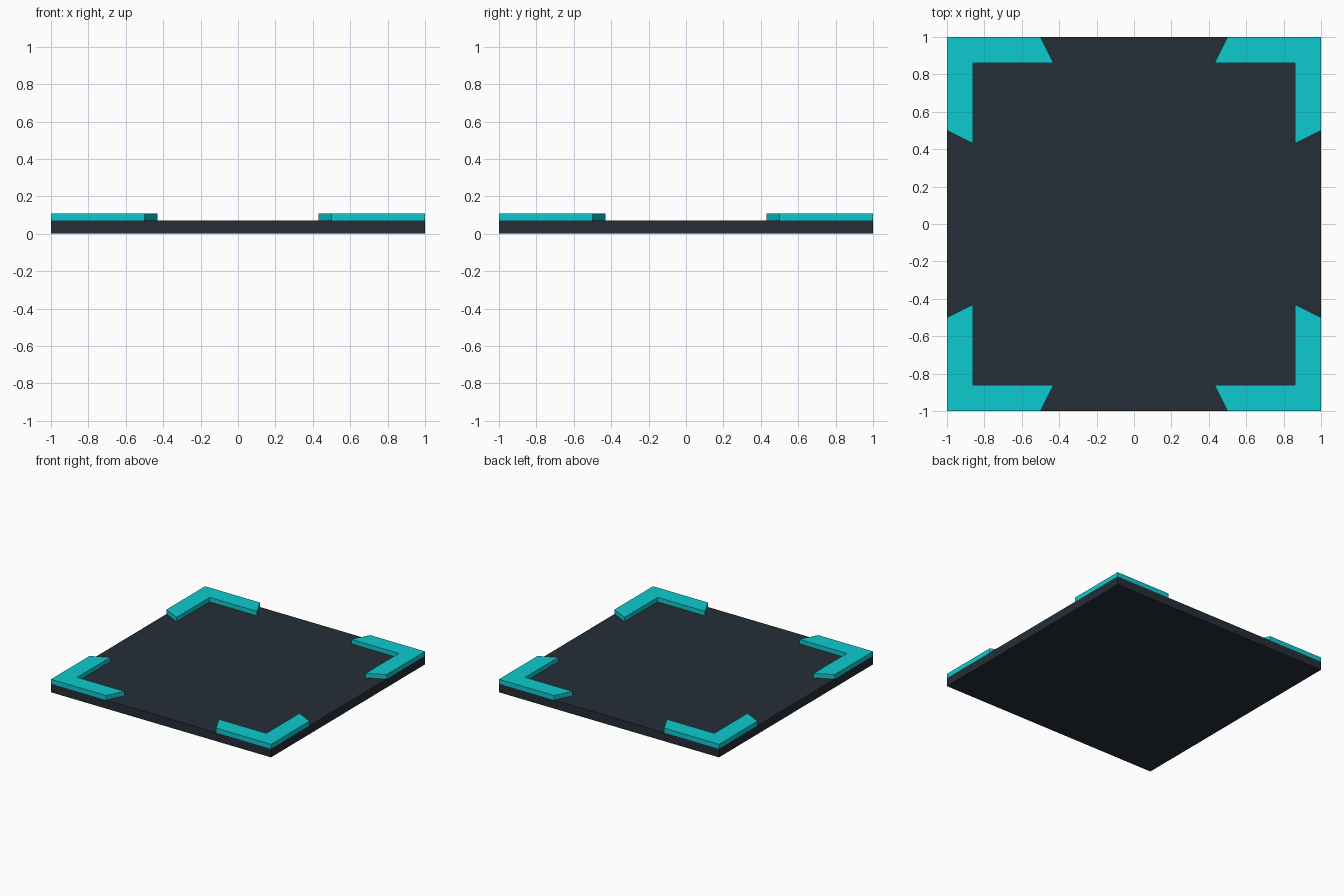
import bpy, bmesh

if "Cube" in bpy.data.objects:
    bpy.data.objects.remove(bpy.data.objects["Cube"])

def material(name, rgb):
    m = bpy.data.materials.new(name)
    m.diffuse_color = (*rgb, 1)
    m.use_nodes = True
    m.node_tree.nodes["Principled BSDF"].inputs["Base Color"].default_value = m.diffuse_color
    return m

dark = material("dark slate", (0.018, 0.027, 0.038))
teal = material("bright teal", (0.004, 0.60, 0.63))

def prism(name, outline, z0, z1, mat):
    """Extrude a flat outline from z0 to z1."""
    bm = bmesh.new()
    face = bm.faces.new([bm.verts.new((x, y, z0)) for x, y in outline])
    ext = bmesh.ops.extrude_face_region(bm, geom=[face])
    top = [v for v in ext["geom"] if isinstance(v, bmesh.types.BMVert)]
    bmesh.ops.translate(bm, verts=top, vec=(0, 0, z1 - z0))
    bmesh.ops.recalc_face_normals(bm, faces=bm.faces)
    me = bpy.data.meshes.new(name)
    bm.to_mesh(me)
    bm.free()
    me.materials.append(mat)
    ob = bpy.data.objects.new(name, me)
    bpy.context.collection.objects.link(ob)
    return ob

# Square base plate
prism("base_plate", [(-1, -1), (1, -1), (1, 1), (-1, 1)], 0, 0.07, dark)

# Raised L-shaped corner brackets with slanted ends
bracket = [(1, 1), (0.5, 1), (0.43, 0.86), (0.86, 0.86), (0.86, 0.43), (1, 0.5)]
for sx, side in ((-1, "left"), (1, "right")):
    for sy, end in ((-1, "front"), (1, "back")):
        prism(f"corner_bracket_{end}_{side}",
              [(x * sx, y * sy) for x, y in bracket], 0.07, 0.107, teal)
